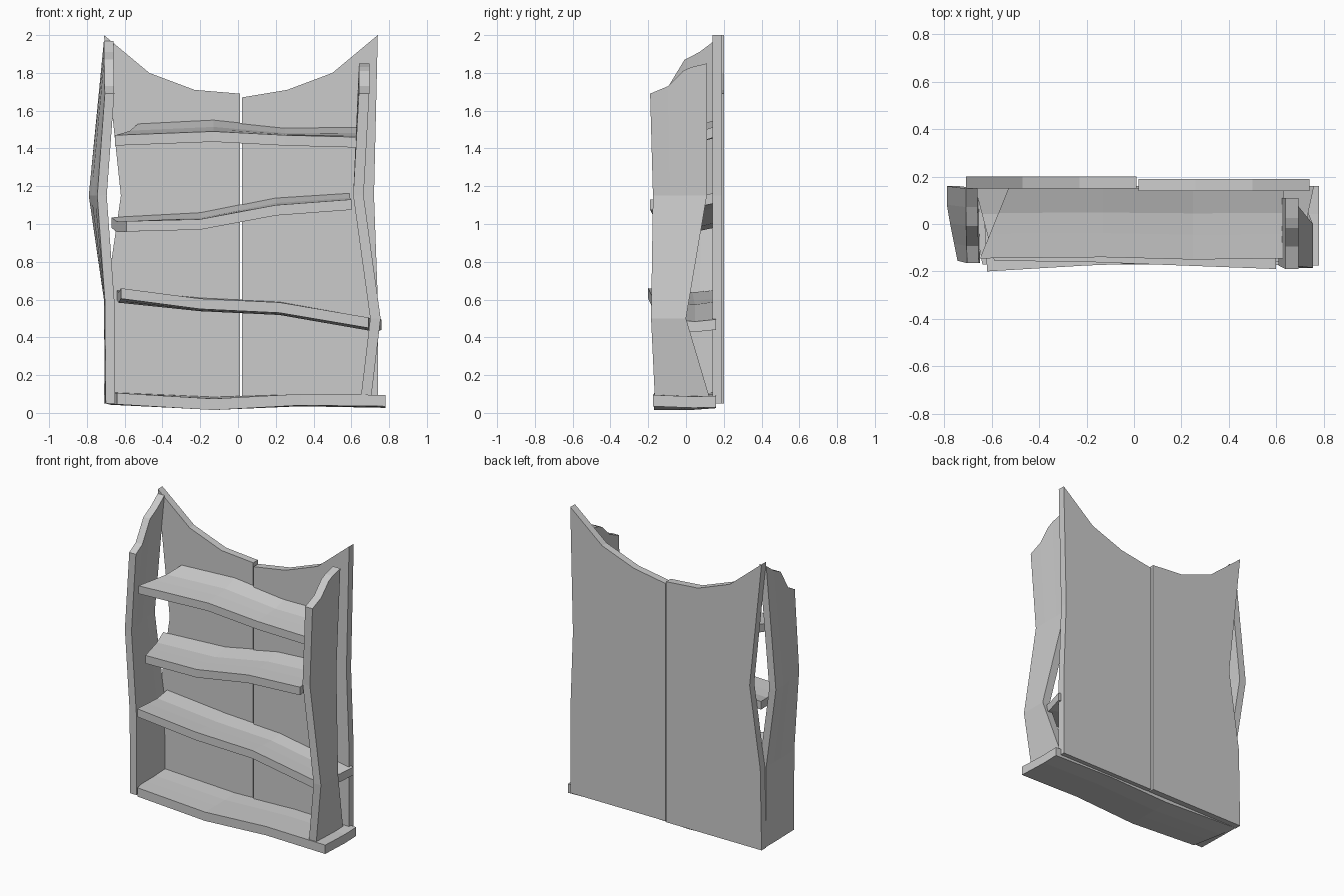
import bpy
import bmesh
from mathutils import Vector

cube = bpy.data.objects.get("Cube")
if cube:
    bpy.data.objects.remove(cube, do_unlink=True)

grey = bpy.data.materials.new("plain_grey")
grey.use_nodes = True
colour = (0.6, 0.6, 0.6, 1)
grey.diffuse_color = colour
grey.node_tree.nodes["Principled BSDF"].inputs["Base Color"].default_value = colour


def finish(name, bm):
    bmesh.ops.recalc_face_normals(bm, faces=bm.faces)
    mesh = bpy.data.meshes.new(name)
    bm.to_mesh(mesh)
    bm.free()
    mesh.materials.append(grey)
    bpy.context.collection.objects.link(bpy.data.objects.new(name, mesh))


def thicken(bm, offset):
    """Extrude an open sheet along a fixed vector into a closed solid."""
    result = bmesh.ops.extrude_face_region(bm, geom=bm.faces[:], use_keep_orig=True)
    moved = [g for g in result["geom"] if isinstance(g, bmesh.types.BMVert)]
    bmesh.ops.translate(bm, verts=moved, vec=Vector(offset))


def sheet(name, rows, offset):
    """Solid board from a grid of points and a thickness vector."""
    bm = bmesh.new()
    grid = [[bm.verts.new(p) for p in row] for row in rows]
    for a, b in zip(grid, grid[1:]):
        for i in range(len(a) - 1):
            bm.faces.new((a[i], a[i + 1], b[i + 1], b[i]))
    thicken(bm, offset)
    finish(name, bm)


def back_panel(name, outline, y):
    bm = bmesh.new()
    bm.faces.new([bm.verts.new((x, y, z)) for x, z in outline])
    thicken(bm, (0, 0.05, 0))
    finish(name, bm)


def shelf(name, stations, thickness, back_y=0.15, dip=0.015):
    """Stations: front x, back x, front y, front z, back z of the top face."""
    rows = []
    for xf, xb, yf, zf, zb in stations:
        row = []
        for t, sag in ((0, 0), (0.35, 0.6), (0.65, 1), (1, 0)):
            row.append((xf + (xb - xf) * t, yf + (back_y - yf) * t,
                        zf + (zb - zf) * t - dip * sag))
        rows.append(row)
    sheet(name, rows, (0, 0, -thickness))


def side_board(name, levels, steps, crest, width):
    """Levels: z, front x, back x, front y, back y; crest: stepped top heights."""
    rows = []
    for i, (z, xf, xb, yf, yb) in enumerate(levels):
        top = i == len(levels) - 1
        rows.append([(xf + (xb - xf) * min(1, t * 1.4), yf + (yb - yf) * t,
                      crest[k] if top else z) for k, t in enumerate(steps)])
    sheet(name, rows, (width, 0, 0))


# Two back panels with a sagging top edge
back_panel("back_panel_right", [
    (-0.71, 0.05), (0.01, 0.05), (0.01, 1.69), (-0.23, 1.71), (-0.47, 1.80),
    (-0.71, 2.0), (-0.62, 1.15), (-0.70, 0.6)], 0.15)
back_panel("back_panel_left", [
    (0.02, 0.05), (0.74, 0.05), (0.74, 0.6), (0.72, 1.15), (0.74, 2.0),
    (0.50, 1.80), (0.26, 1.71), (0.02, 1.67)], 0.14)

# Crooked side boards with stepped tops
side_board("side_board_right", [
    (0.05, -0.70, -0.705, -0.165, 0.15),
    (0.6, -0.705, -0.71, -0.16, 0.15),
    (1.15, -0.745, -0.79, -0.155, 0.16),
    (0, -0.705, -0.71, -0.165, 0.15)],
    (0, 0.23, 0.5, 0.75, 1), (1.69, 1.73, 1.87, 1.91, 1.97), 0.05)
side_board("side_board_left", [
    (0.08, 0.65, 0.65, -0.165, 0.125),
    (0.5, 0.70, 0.70, -0.185, 0.0),
    (1.15, 0.61, 0.61, -0.175, 0.11),
    (0, 0.64, 0.64, -0.19, 0.11)],
    (0, 0.32, 0.58, 0.72, 1), (1.69, 1.73, 1.81, 1.83, 1.85), 0.055)

# Four warped shelves
shelf("base_shelf", [
    (-0.64, -0.70, -0.17, 0.105, 0.11), (-0.13, -0.13, -0.17, 0.075, 0.085),
    (0.33, 0.33, -0.17, 0.10, 0.10), (0.78, 0.78, -0.175, 0.095, 0.09)],
    0.06, 0.16, 0.005)
shelf("lower_shelf", [
    (-0.62, -0.64, -0.20, 0.66, 0.65), (-0.2, -0.2, -0.175, 0.605, 0.61),
    (0.22, 0.22, -0.16, 0.585, 0.59), (0.69, 0.76, -0.16, 0.505, 0.495)],
    0.055, 0.16)
shelf("middle_shelf", [
    (-0.59, -0.67, -0.155, 1.015, 1.035), (-0.2, -0.2, -0.16, 1.025, 1.06),
    (0.2, 0.2, -0.175, 1.10, 1.14), (0.6, 0.59, -0.19, 1.13, 1.165)],
    0.055)
shelf("upper_shelf", [
    (-0.65, -0.53, -0.145, 1.47, 1.53), (-0.13, -0.13, -0.14, 1.49, 1.55),
    (0.25, 0.25, -0.15, 1.47, 1.51), (0.63, 0.63, -0.145, 1.46, 1.515)],
    0.055)
